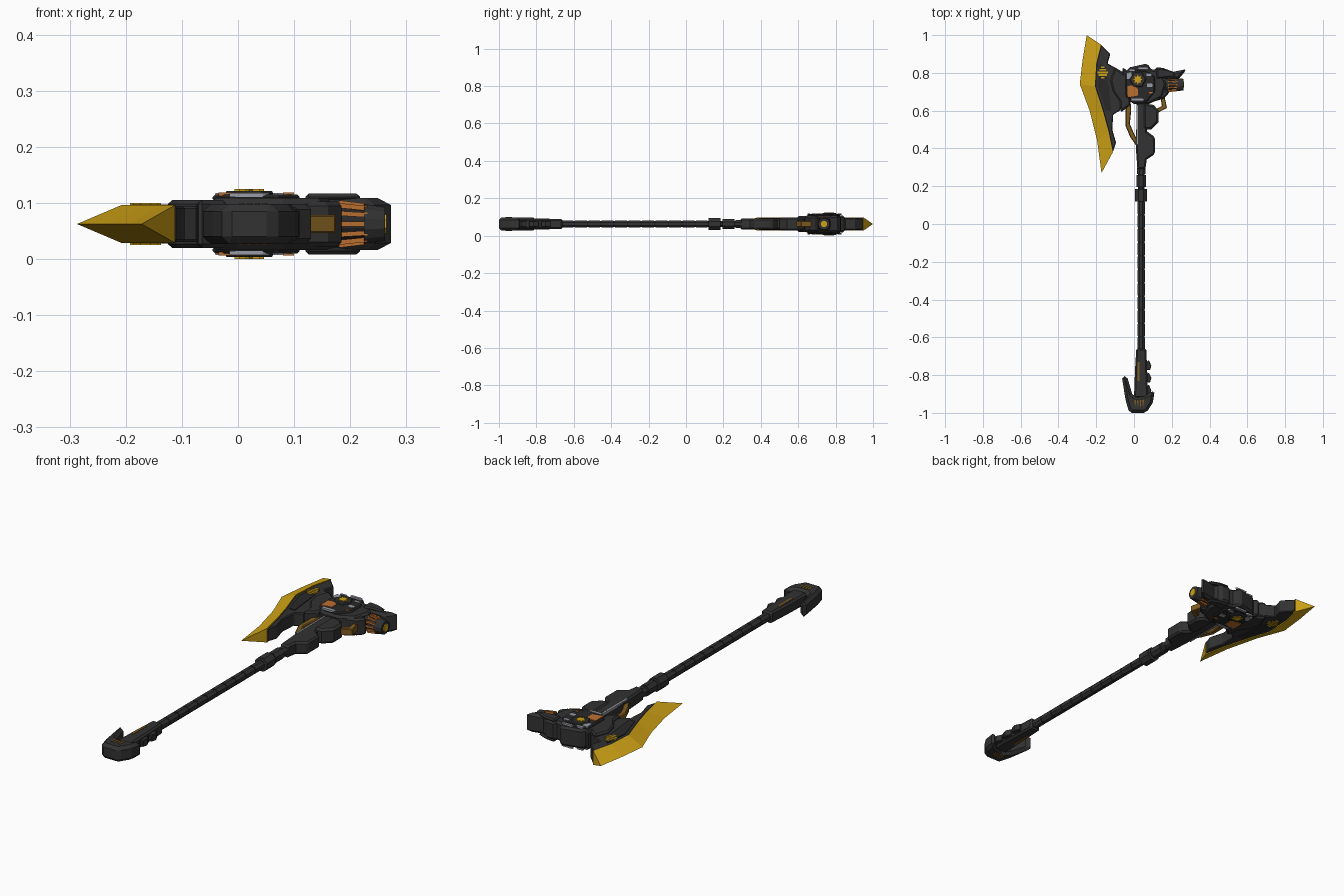
import bpy, bmesh, math
from mathutils import Vector

cube = bpy.data.objects.get("Cube")
if cube:
    bpy.data.objects.remove(cube, do_unlink=True)

MID = 0.0625  # height of the weapon's symmetry plane


def material(name, r, g, b):
    mat = bpy.data.materials.new(name)
    mat.use_nodes = True
    mat.diffuse_color = (r, g, b, 1)
    mat.node_tree.nodes["Principled BSDF"].inputs["Base Color"].default_value = (r, g, b, 1)
    return mat


black = material("black metal", .032, .032, .032)
dark = material("dark steel", .022, .022, .023)
gold = material("gold", .62, .36, .008)
bronze = material("bronze", .22, .11, .015)
orange = material("copper orange", .5, .16, .03)
grey = material("pale grey", .32, .34, .38)


def finish(name, bm, mat, bevel=0, mirror=False):
    """Turn a bmesh into an object lying on the symmetry plane."""
    bmesh.ops.recalc_face_normals(bm, faces=bm.faces)
    mesh = bpy.data.meshes.new(name)
    bm.to_mesh(mesh)
    bm.free()
    mesh.materials.append(mat)
    obj = bpy.data.objects.new(name, mesh)
    obj.location.z = MID
    bpy.context.collection.objects.link(obj)
    if bevel:
        mod = obj.modifiers.new("chamfer", 'BEVEL')
        mod.width, mod.segments = bevel, 1
        mod.limit_method, mod.angle_limit = 'ANGLE', math.radians(50)
    if mirror:
        mod = obj.modifiers.new("both faces", 'MIRROR')
        mod.use_axis = (False, False, True)
    return obj


def prism(name, pts, low, high, mat, bevel=0, mirror=False):
    bm = bmesh.new()
    face = bm.faces.new([bm.verts.new((x, y, low)) for x, y in pts])
    top = bmesh.ops.extrude_face_region(bm, geom=[face])["geom"]
    for v in top:
        if isinstance(v, bmesh.types.BMVert):
            v.co.z = high
    return finish(name, bm, mat, bevel, mirror)


def slab(name, pts, half, mat, bevel=.006):
    return prism(name, pts, -half, half, mat, bevel)


def plate(name, pts, low, high, mat, bevel=0):
    return prism(name, pts, low, high, mat, bevel, mirror=True)


def rect(x0, x1, y0, y1):
    return [(x0, y0), (x1, y0), (x1, y1), (x0, y1)]


def star(cx, cy, outer, inner, teeth):
    pts = []
    for i in range(teeth * 2):
        r, a = (inner if i % 2 else outer), math.pi * i / teeth
        pts.append((cx + r * math.cos(a), cy + r * math.sin(a)))
    return pts


def tube(name, start, end, r1, r2, mat, sides=8):
    a, b = Vector(start), Vector(end)
    bm = bmesh.new()
    bmesh.ops.create_cone(bm, cap_ends=True, segments=sides, radius1=r1, radius2=r2,
                          depth=(b - a).length)
    turn = (b - a).to_track_quat('Z', 'Y').to_matrix()
    spin = math.pi / sides
    for v in bm.verts:
        x, y, z = v.co
        spun = Vector((x * math.cos(spin) - y * math.sin(spin),
                       x * math.sin(spin) + y * math.cos(spin), z))
        v.co = turn @ spun + (a + b) / 2
    return finish(name, bm, mat)


# Blade: wedge-shaped golden edge lofted between an outer and an inner rail
outer = [(-.25, 1), (-.272, .87), (-.287, .74), (-.235, .6), (-.195, .44), (-.172, .27)]
inner = [(-.175, .95), (-.2, .85), (-.207, .73), (-.165, .6), (-.135, .49), (-.112, .38)]
bm = bmesh.new()
rings = [[bm.verts.new((*o, 0)), bm.verts.new((*i, .034)), bm.verts.new((*i, -.034))]
         for o, i in zip(outer, inner)]
for a, b in zip(rings, rings[1:]):
    for k in range(3):
        n = (k + 1) % 3
        bm.faces.new((a[k], a[n], b[n], b[k]))
bm.faces.new(rings[0])
bm.faces.new(rings[-1])
finish("blade_edge", bm, gold)

# Blade body and its stepped armour
slab("blade_body", inner + [(-.095, .43), (-.115, .5), (-.11, .58), (-.075, .6), (-.05, .68),
                            (-.05, .8), (-.14, .85), (-.125, .9)], .032, black, .004)
slab("blade_chevron", [(-.1, .83), (-.06, .8), (-.06, .83), (-.02, .8), (-.02, .63), (-.07, .59),
                       (-.075, .65), (-.11, .7), (-.125, .76)], .043, black, .008)
plate("blade_inset", [(-.19, .73), (-.18, .85), (-.15, .83), (-.135, .74), (-.12, .6), (-.15, .6)],
      .03, .035, dark)
for i, width in enumerate((.02, .045, .055, .035, .02)):
    y = .77 + i * .014
    plate("blade_emblem_bar", rect(-.165 - width / 2, -.165 + width / 2, y, y + .009),
          .034, .037, gold)

# Head core
slab("head_core", [(-.05, .67), (0, .635), (.08, .635), (.15, .67), (.17, .74), (.15, .81),
                   (.09, .82), (.07, .85), (-.02, .83), (-.05, .8)], .046, black, .01)
plate("head_armour", [(-.045, .68), (0, .65), (.07, .65), (.11, .7), (.11, .78), (.07, .81),
                      (-.02, .82), (-.045, .79)], .04, .053, dark, .005)
plate("hub_plate", star(.02, .765, .045, .038, 6), .05, .059, black, .004)
plate("hub_gear", star(.02, .765, .026, .015, 8), .056, .0625, gold)
plate("copper_panel", [(-.035, .67), (.02, .68), (.02, .715), (0, .735), (-.035, .73)],
      .05, .056, orange)
plate("copper_vent", rect(.08, .1, .69, .7), .05, .056, orange)

# Pale worn panels round the hub
for x, y, w, d in ((-.025, .785, .03, .035), (.05, .825, .06, .012), (.02, .657, .07, .014),
                   (.085, .735, .03, .02), (-.01, .815, .035, .01), (.08, .79, .03, .012)):
    plate("pale_panel", [(x - w / 2, y - d / 2), (x + w / 3, y - d / 2), (x + w / 2, y),
                         (x + w / 3, y + d / 2), (x - w / 2, y + d / 2)], .048, .0555, grey)

# Rear fin
slab("rear_fin", [(.11, .76), (.11, .83), (.17, .825), (.18, .8), (.28, .82), (.235, .765),
                  (.18, .77)], .046, black, .012)
plate("fin_cheek", [(.12, .77), (.12, .825), (.17, .82), (.21, .805), (.22, .78)],
      .04, .054, black, .006)
slab("lower_fin", [(.08, .64), (.16, .665), (.19, .7), (.15, .72), (.1, .72)], .04, black, .008)

# Thruster with copper ribs
AXIS = .738
tube("thruster_core", (.1, AXIS, 0), (.24, AXIS, 0), .029, .029, dark, 12)
tube("thruster_collar", (.165, AXIS, 0), (.185, AXIS, 0), .036, .036, black, 12)
tube("thruster_cap", (.225, AXIS, 0), (.262, AXIS, 0), .037, .031, black, 12)
tube("thruster_emblem", (.26, AXIS, 0), (.265, AXIS, 0), .018, .018, gold, 8)
for i in range(12):
    a = math.tau * i / 12
    dy, dz = math.cos(a), math.sin(a)
    tube("thruster_rib", (.18, AXIS + .036 * dy, .038 * dz), (.23, AXIS + .03 * dy, .032 * dz),
         .006, .006, orange, 4)
for side in (-1, 1):
    tube("thruster_rod", (.1, .7, side * .018), (.18, .7, side * .018), .008, .008, bronze, 6)

# Curved bronze guards either side of the neck
slab("left_guard", [(-.045, .68), (-.045, .52), (-.02, .46), (.015, .41), (.015, .45), (-.005, .49),
                    (-.022, .53), (-.015, .6), (-.02, .68)], .014, bronze, .004)
slab("right_guard", [(.14, .67), (.148, .625), (.12, .61), (.125, .588), (.175, .615), (.16, .68)],
     .016, bronze, .003)

# Neck and grip armour
slab("neck", [(.015, .66), (.07, .66), (.07, .36), (.06, .29), (.018, .29), (.01, .4)],
     .03, black, .008)
plate("neck_strip", rect(.012, .02, .42, .63), .02, .0305, grey)
slab("upper_grip_block", [(.05, .64), (.105, .63), (.13, .6), (.13, .54), (.09, .5), (.05, .5)],
     .036, black, .01)
slab("lower_grip_block", [(.045, .49), (.07, .49), (.11, .46), (.11, .37), (.065, .34), (.045, .34)],
     .03, black, .008)

# Shaft with evenly spaced sleeves
SHAFT = .038
tube("shaft_core", (SHAFT, -.7, 0), (SHAFT, .32, 0), .018, .018, dark)
count, first, last = 11, -.67, .12
step = (last - first) / count
for i in range(count):
    y = first + i * step
    tube("shaft_sleeve", (SHAFT, y + .004, 0), (SHAFT, y + step - .004, 0), .0215, .0215, black)
for low, high, radius in ((.12, .185, .034), (.195, .26, .028), (.265, .3, .024)):
    tube("shaft_collar", (SHAFT, low, 0), (SHAFT, high, 0), radius, radius, black)

# Pommel: stem, hooked foot and side fins
slab("pommel_stem", [(.012, -.66), (.065, -.66), (.07, -.78), (.075, -.92), (0, -.92), (.005, -.78)],
     .027, black, .008)
slab("pommel_hook", [(-.065, -.805), (-.037, -.805), (-.01, -.9), (.02, -.92), (.055, -.91),
                     (.11, -.88), (.1, -.945), (.065, -1), (-.025, -1), (-.045, -.93)],
     .036, black, .014)
plate("pommel_strip", rect(.018, .028, -.83, -.73), .022, .029, bronze)
for i in range(3):
    y = -.72 - i * .065
    slab("pommel_fin", [(.06, y - .05), (.085, y - .055), (.092, y - .03), (.078, y), (.06, y - .02)],
         .016, black, .003)
for i in range(4):
    x = .002 + i * .014
    plate("pommel_emblem_bar", [(x, -.93), (x + .009, -.93), (x + .006, -.965), (x + .003, -.965)],
          .033, .0375, bronze)
